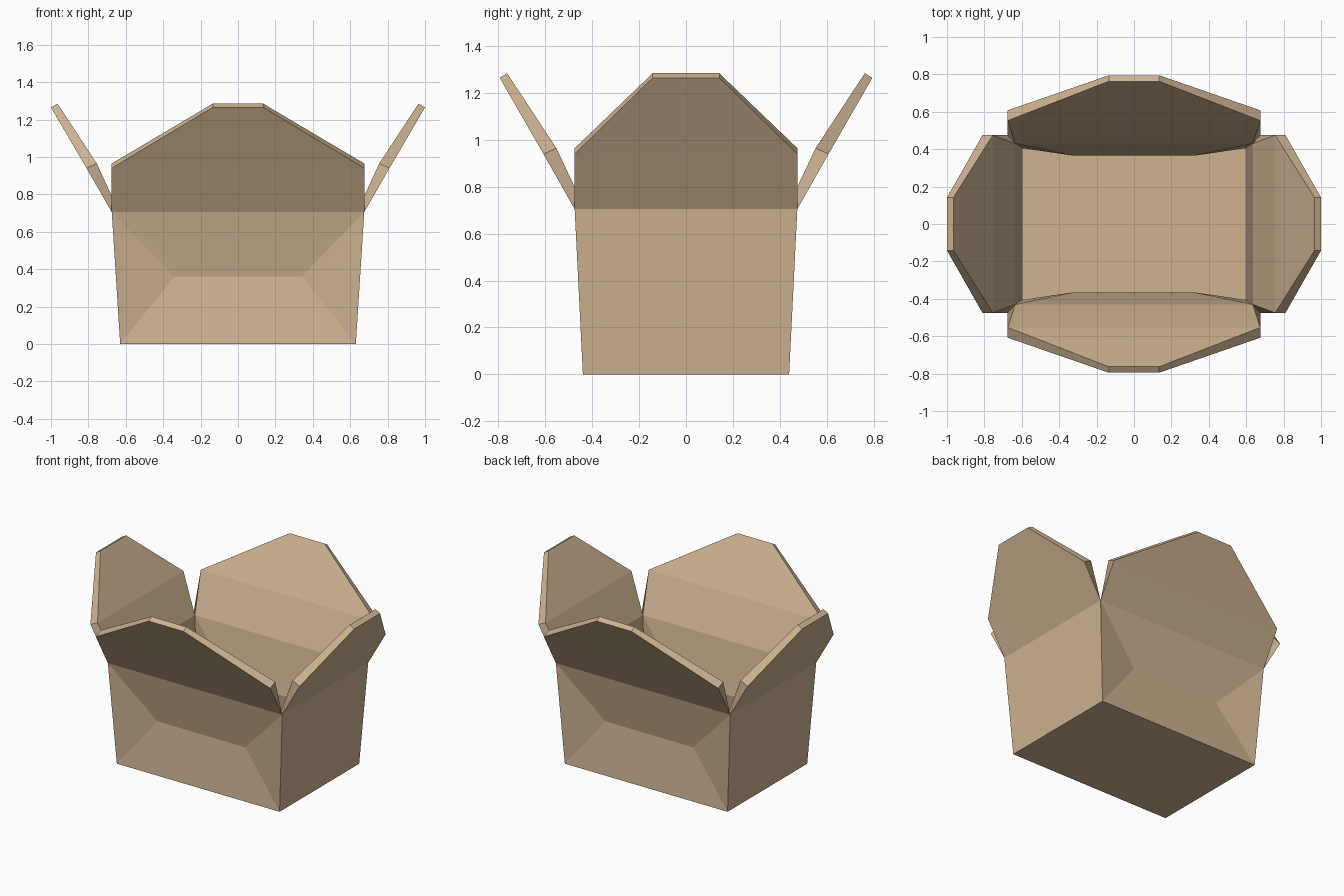
import bpy, bmesh

if "Cube" in bpy.data.objects:
    bpy.data.objects.remove(bpy.data.objects["Cube"])

card = bpy.data.materials.new("cardboard tan")
card.diffuse_color = (0.62, 0.45, 0.285, 1)
card.use_nodes = True
card.node_tree.nodes["Principled BSDF"].inputs["Base Color"].default_value = card.diffuse_color

RIM = 0.705      # height of the flap hinge
FLOOR = 0.03     # inside floor height


def finish(name, bm, caps):
    """Orient the closed shell, then drop the hidden hinge faces."""
    bmesh.ops.recalc_face_normals(bm, faces=bm.faces[:])
    bmesh.ops.delete(bm, geom=caps, context='FACES_ONLY')
    me = bpy.data.meshes.new(name)
    bm.to_mesh(me)
    bm.free()
    me.materials.append(card)
    ob = bpy.data.objects.new(name, me)
    bpy.context.collection.objects.link(ob)


def shell(bm, bottom, top, z0, dent):
    """Tapered tray: floor, flat sides, front and back pushed in at mid height."""
    corners = [(-1, -1), (1, -1), (1, 1), (-1, 1)]
    lo = [bm.verts.new((sx * bottom[0], sy * bottom[1], z0)) for sx, sy in corners]
    hi = [bm.verts.new((sx * top[0], sy * top[1], RIM)) for sx, sy in corners]
    bm.faces.new(lo)
    for i in range(4):
        j = (i + 1) % 4
        quad = [lo[i], lo[j], hi[j], hi[i]]
        if i % 2:                       # plain side wall
            bm.faces.new(quad)
            continue
        a, b = [bm.verts.new((corners[k][0] * dent[0], corners[k][1] * dent[1], 0.36))
                for k in (i, j)]
        bm.faces.new((lo[i], lo[j], b, a))
        bm.faces.new((a, b, hi[j], hi[i]))
        bm.faces.new((lo[i], a, hi[i]))
        bm.faces.new((lo[j], hi[j], b))
    return hi


# Box body: outer and inner shells joined by the rim
bm = bmesh.new()
outer = shell(bm, (0.63, 0.44), (0.675, 0.475), 0, (0.34, 0.405))
inner = shell(bm, (0.595, 0.405), (0.635, 0.43), FLOOR, (0.32, 0.365))
caps = [bm.faces.new((outer[i], outer[(i + 1) % 4], inner[(i + 1) % 4], inner[i]))
        for i in range(4)]
finish("box_body", bm, caps)


def flap(name, place, out_profile, in_profile):
    """Six-sided flap; each profile row is (half width, distance out, height)."""
    bm = bmesh.new()
    rows = []
    for prof in (out_profile, in_profile):
        rows.append([[bm.verts.new(place(s * w, d, z)) for s in (-1, 1)]
                     for w, d, z in prof])
    o, n = rows
    for r in rows:                      # broad faces
        for k in range(2):
            bm.faces.new((r[k][0], r[k][1], r[k + 1][1], r[k + 1][0]))
    for s in (0, 1):                    # cut edges
        for k in range(2):
            bm.faces.new((o[k][s], o[k + 1][s], n[k + 1][s], n[k][s]))
    bm.faces.new((o[2][0], o[2][1], n[2][1], n[2][0]))
    cap = bm.faces.new((o[0][0], o[0][1], n[0][1], n[0][0]))
    finish(name, bm, [cap])


# Four open flaps
for s, side, end in ((-1, "left", "front"), (1, "right", "back")):
    flap(side + "_flap", lambda w, d, z: (s * d, w, z),
         [(0.475, 0.675, RIM), (0.475, 0.81, 0.94), (0.142, 1.0, 1.265)],
         [(0.43, 0.635, RIM), (0.475, 0.755, 0.965), (0.142, 0.965, 1.285)])
    flap(end + "_flap", lambda w, d, z: (w, s * d, z),
         [(0.675, 0.475, RIM), (0.675, 0.608, 0.94), (0.135, 0.795, 1.265)],
         [(0.635, 0.43, RIM), (0.675, 0.553, 0.965), (0.135, 0.763, 1.285)])
